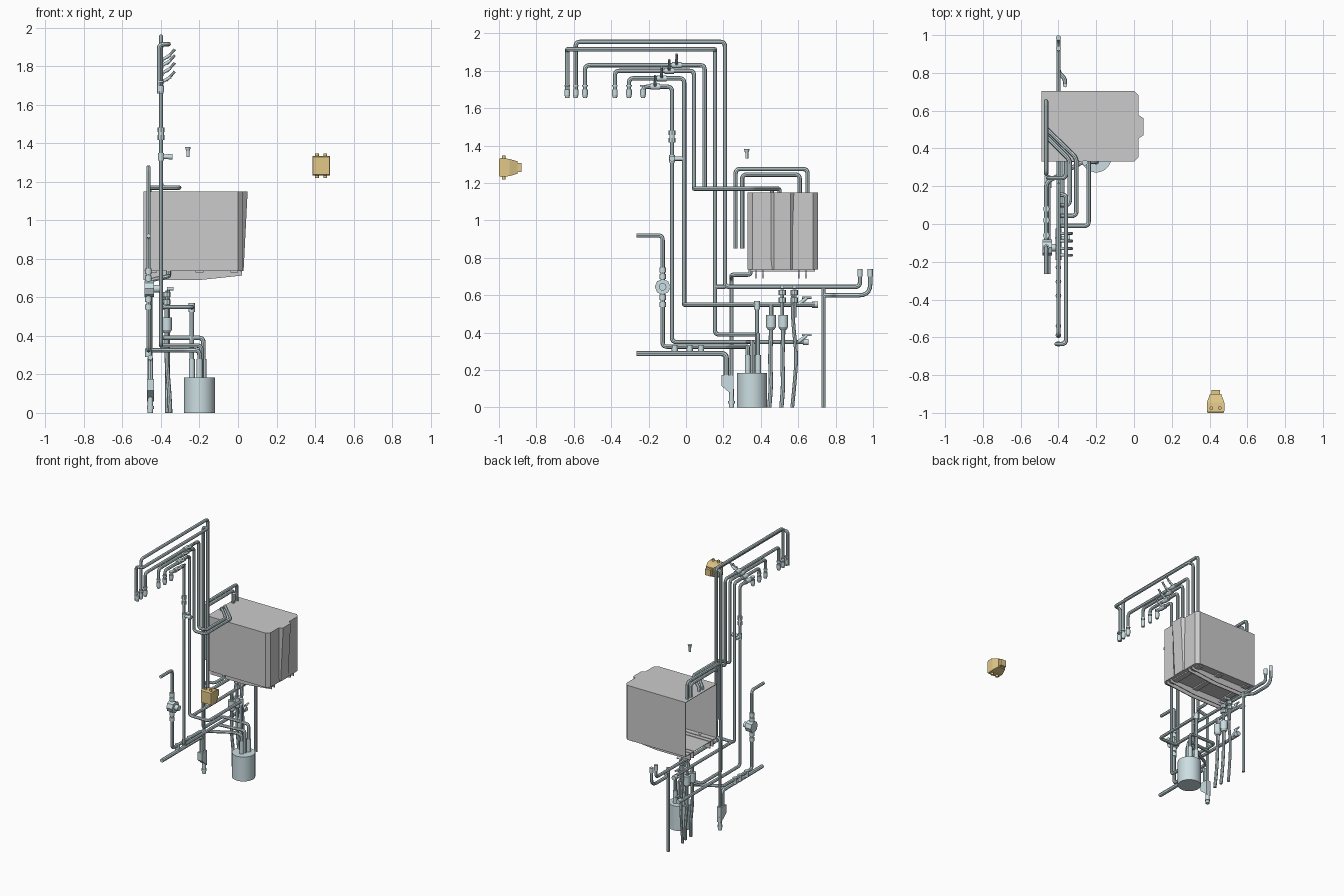
import bpy, bmesh, math
from mathutils import Vector as V

if "Cube" in bpy.data.objects:
    bpy.data.objects.remove(bpy.data.objects["Cube"])


def material(name, rgb):
    m = bpy.data.materials.new(name)
    m.diffuse_color = (*rgb, 1)
    m.use_nodes = True
    m.node_tree.nodes["Principled BSDF"].inputs["Base Color"].default_value = m.diffuse_color
    return m


PIPE = material("pale_blue_metal", (0.60, 0.73, 0.76))
DARK = material("dark_metal", (0.25, 0.30, 0.32))
BRASS = material("brass", (0.76, 0.58, 0.25))


def finish(name, mesh, mat=None, smooth=True):
    ob = bpy.data.objects.new(name, mesh)
    bpy.context.collection.objects.link(ob)
    if mat:
        mesh.materials.clear()
        mesh.materials.append(mat)
    if smooth:
        bpy.ops.object.select_all(action='DESELECT')
        ob.select_set(True)
        bpy.context.view_layer.objects.active = ob
        bpy.ops.object.shade_smooth_by_angle(angle=math.radians(40))
    return ob


def pipe(name, pts, r=0.0115, bend=0.025):
    """Round tube along a polyline with curved elbows."""
    pts = [V(p) for p in pts]
    path = [pts[0]]
    for a, p, b in zip(pts, pts[1:], pts[2:]):
        k = min(bend, (a - p).length * .48, (b - p).length * .48)
        s, e = p + (a - p).normalized() * k, p + (b - p).normalized() * k
        for i in range(6):
            t = i / 5
            path.append(s * (1 - t) ** 2 + p * 2 * t * (1 - t) + e * t * t)
    path.append(pts[-1])
    cu = bpy.data.curves.new(name, 'CURVE')
    cu.dimensions = '3D'
    cu.bevel_depth, cu.bevel_resolution, cu.use_fill_caps = r, 2, True
    sp = cu.splines.new('POLY')
    sp.points.add(len(path) - 1)
    for q, c in zip(sp.points, path):
        q.co = (*c, 1)
    tmp = bpy.data.objects.new(name + "_path", cu)
    bpy.context.collection.objects.link(tmp)
    dg = bpy.context.evaluated_depsgraph_get()
    me = bpy.data.meshes.new_from_object(tmp.evaluated_get(dg))
    bpy.data.objects.remove(tmp)
    return finish(name, me, PIPE)


def cyl(name, a, b, r, r2=None, n=16, mat=PIPE):
    a, b = V(a), V(b)
    bm = bmesh.new()
    bmesh.ops.create_cone(bm, cap_ends=True, segments=n, radius1=r,
                          radius2=r if r2 is None else r2, depth=(b - a).length)
    m = (b - a).to_track_quat('Z', 'Y').to_matrix().to_4x4()
    m.translation = (a + b) / 2
    bm.transform(m)
    me = bpy.data.meshes.new(name)
    bm.to_mesh(me)
    return finish(name, me, mat)


def loft(name, rings, mat=None, back_open=False):
    """Join equal-length point rings into a closed flat-faced solid."""
    bm = bmesh.new()
    rv = [[bm.verts.new(p) for p in ring] for ring in rings]
    n = len(rv[0])
    for A, B in zip(rv, rv[1:]):
        for i in range(n):
            if not (back_open and i == n - 1):
                bm.faces.new((A[i], A[(i + 1) % n], B[(i + 1) % n], B[i]))
    bm.faces.new(rv[0][::-1])
    bm.faces.new(rv[-1])
    bmesh.ops.recalc_face_normals(bm, faces=bm.faces)
    me = bpy.data.meshes.new(name)
    bm.to_mesh(me)
    return finish(name, me, mat, False)


# boiler casing, open at the wall side
out = [(-.49, .33), (0, .33), (.025, .355), (.025, .68), (0, .705), (-.49, .705)]
case = loft("boiler_casing", [[(x, y, z) for x, y in out] for z in (.737, 1.15)], back_open=True)
sol = case.modifiers.new("wall", 'SOLIDIFY')
sol.thickness, sol.offset = .006, -1

# sloping front panel
loft("front_panel", [[(.02, .45, z), (.026 + t, .47, z), (.026 + t, .56, z), (.02, .58, z)]
                     for z, t in ((.737, .003), (1.15, .024))])
# thin support rails under the casing
rail = [(-.49, .745), (-.49, .69), (-.2, .69), (.02, .713), (.02, .745)]
for y in (.375, .412, .605, .642):
    loft("under_rail", [[(x, y + d, z) for x, z in rail] for d in (-.003, .003)])
for x in (-.44, -.2, -.02):
    loft("under_cross_strip", [[(x - .02, y, .728), (x + .02, y, .728), (x + .02, y, .74), (x - .02, y, .74)]
                               for y in (.345, .69)])

# overhead supply pipes with risers
X = -.40
pipe("riser_a", [(X, -.59, 1.66), (X, -.59, 1.955), (X, .208, 1.955), (X, .208, .645), (X, .93, .645), (X, .93, .74)])
pipe("riser_b", [(X - .01, -.635, 1.66), (X - .01, -.635, 1.915), (-.36, -.635, 1.915), (-.36, .155, 1.915),
                 (X, .155, 1.915), (X, .155, .39), (X, .385, .39), (-.18, .385, .39), (-.18, .385, .18)])
pipe("riser_c", [(X, -.54, 1.66), (X, -.54, 1.83), (X, .10, 1.83), (X, .10, 1.17), (-.34, .10, 1.17),
                 (-.34, .34, 1.17), (-.46, .46, 1.17), (-.46, .46, 1.14)])
pipe("riser_d", [(X, -.38, 1.66), (X, -.38, 1.80), (X, .043, 1.80), (X, .043, 1.17), (-.305, .043, 1.17),
                 (-.305, .35, 1.17), (-.46, .50, 1.17), (-.46, .50, 1.14)])
pipe("riser_e", [(X, -.305, 1.66), (X, -.305, 1.76), (X, -.01, 1.76), (X, -.01, .55), (-.24, -.01, .55),
                 (-.24, .38, .55), (-.24, .38, .18)])
pipe("riser_f", [(X, -.23, 1.66), (X, -.23, 1.715), (X, -.075, 1.715), (X, -.075, .35), (X, .64, .35)])
pipe("low_branch_pipe", [(X, .155, .645), (X, .21, .645)])
pipe("return_line", [(-.38, .0, .55), (-.38, .69, .55)])
for y, z in ((.69, .55), (.64, .35)):
    cyl("end_fitting", (-.39, y - .015, z), (-.39, y + .015, z), .017)
pipe("floor_drop", [(-.365, .735, 0), (-.365, .735, .635)])
pipe("curved_outlet", [(-.365, .73, .60), (-.365, .77, .60), (X, .80, .60), (X, .985, .60), (X, .985, .74)], bend=.06)
for y in (.93, .985):
    cyl("outlet_sleeve", (X, y, .70), (X, y, .74), .0135)

# end fittings of the overhead drops
for y in (-.635, -.59, -.54, -.38, -.305, -.23):
    cyl("drop_nozzle", (X, y, 1.655), (X, y, 1.672), .011, .015)
    cyl("drop_collar", (X, y, 1.672), (X, y, 1.70), .015)
    cyl("drop_ring", (X, y, 1.715), (X, y, 1.725), .015)

# lever valves on the overhead pipes
for y, z in ((-.165, 1.715), (-.13, 1.76), (-.09, 1.80), (-.05, 1.83)):
    cyl("valve_body", (X, y - .025, z), (X, y + .025, z), .016)
    cyl("valve_stem", (X, y, z), (X + .05, y, z + .03), .008)
    cyl("valve_lever", (X + .03, y, z + .012), (X + .072, y, z + .058), .007, mat=DARK)

# fittings on the filling riser
for z in (1.43, 1.47):
    cyl("riser_nut", (X, -.075, z - .012), (X, -.075, z + .012), .018, n=8)
cyl("check_valve", (X, -.075, 1.42), (X, -.075, 1.48), .0145)
cyl("tee_ring", (X, -.075, 1.31), (X, -.075, 1.35), .016)
cyl("tee_outlet", (X, -.075, 1.33), (-.345, -.075, 1.33), .011)
cyl("tee_side_outlet", (X, -.075, 1.33), (X, -.02, 1.33), .011)
cyl("tee_cap", (-.36, -.075, 1.33), (-.34, -.075, 1.33), .015)

# loops over the casing top
W = -.465
pipe("outer_loop", [(W, .265, .85), (W, .265, 1.275), (W, .65, 1.275), (W, .65, 1.14)])
pipe("inner_loop", [(W, .30, .85), (W, .30, 1.245), (W, .608, 1.245), (W, .608, 1.14)])

# gas line with round meter
pipe("meter_line", [(W, -.265, .92), (W, -.125, .92), (W, -.125, .325), (W, .22, .325),
                    (-.27, .33, .325), (-.20, .33, .325), (-.20, .33, .18)])
cyl("meter_body", (-.485, -.125, .645), (-.435, -.125, .645), .042, n=8)
cyl("meter_cap", (-.435, -.125, .645), (-.405, -.125, .645), .02)
for z in (.735, .70, .59, .55):
    cyl("meter_coupling", (W, -.125, z - .014), (W, -.125, z + .014), .017)

# waste pipe and trap
T = -.455
pipe("waste_pipe", [(T, -.265, .288), (T, .215, .288), (T, .215, .15)], r=.014)
loft("trap_body", [[(x, .19, .175), (x, .255, .175), (x, .255, .06), (x, .232, .08), (x, .19, .115)]
                   for x in (T - .018, T + .018)], PIPE)
cyl("trap_outlet", (T, .243, 0), (T, .243, .10), .014)
cyl("trap_foot", (T, .243, .02), (T, .243, .035), .018)
pipe("condensate_pipe", [(-.36, .345, .745), (-.36, .345, .71), (-.36, .243, .71), (T, .243, .69), (T, .243, .15)])

# sump tank and its stub pipes
cyl("sump_tank", (-.2, .353, 0), (-.2, .353, .185), .08, n=40)
pipe("sump_link", [(X, .33, .35), (-.19, .355, .35), (-.19, .355, .18)])
for x, y in ((-.20, .33), (-.18, .385), (-.24, .38)):
    cyl("sump_sleeve", (x, y, .18), (x, y, .28), .0155)
cyl("elbow_joint", (-.24, .38, .525), (-.24, .38, .57), .016)

# filters with flexible hoses
F = -.37
for y, foot in ((.455, .445), (.52, .51)):
    cyl("filter_bowl", (F, y, .43), (F, y, .495), .026, n=20)
    cyl("filter_base", (F, y, .415), (F, y, .43), .016, .026)
    pipe("filter_hose", [(F, y, .42), (F, y - .005, .25), (F + .012, foot + .01, .12), (F + .018, foot, 0)], bend=.08)
pipe("filter_feed", [(F, .455, .49), (F, .455, .55)])
pipe("side_hose", [(F, .57, .60), (F, .572, .45), (F, .592, .28), (F, .58, .12), (F, .568, 0)], r=.01, bend=.08)
for y in (.515, .58):
    pipe("valve_riser", [(F, y, .48), (F, y, .63)], r=.010)
    for z in (.575, .615):
        cyl("valve_nut", (F, y, z - .013), (F, y, z + .013), .02, n=8)
    cyl("valve_knob", (F, y, .645), (-.335, y, .645), .010)
for z in (.35, .55):
    cyl("side_tap", (-.38, .60, z), (-.38, .645, z + .035), .009)
    cyl("side_tap_lever", (-.38, .62, z + .037), (-.38, .67, z + .037), .006)

# pipe clips on the wall run
for y in (.02, .08, -.06):
    cyl("pipe_clip", (W, y, .29), (W, y, .335), .017)

# loose vent plug above the boiler
cyl("vent_shaft", (-.26, .325, 1.33), (-.26, .325, 1.365), .008)
cyl("vent_head", (-.26, .325, 1.36), (-.26, .325, 1.382), .009, .015)

# separate brass junction box
CX, CZ = .432, 1.283
loft("junction_box", [[(CX + sx * w, y, CZ + sz * h) for sx, sz in ((-1, -1), (1, -1), (1, 1), (-1, 1))]
                      for y, w, h in ((-1, .042, .045), (-.99, .046, .05), (-.945, .046, .046), (-.9, .03, .033))], BRASS)
loft("junction_nose", [[(CX + sx * .023, y, CZ + sz * .024) for sx, sz in ((-1, -1), (1, -1), (1, 1), (-1, 1))]
                       for y in (-.905, -.88)], BRASS)
for s in (-1, 1):
    cyl("junction_post", (CX + s * .022, -.975, CZ - .063), (CX + s * .022, -.975, CZ + .063), .01, n=10, mat=BRASS)
    cyl("junction_side_stud", (CX, -.905, CZ + s * .02), (CX + .03, -.905, CZ + s * .02), .006, n=8, mat=BRASS)
